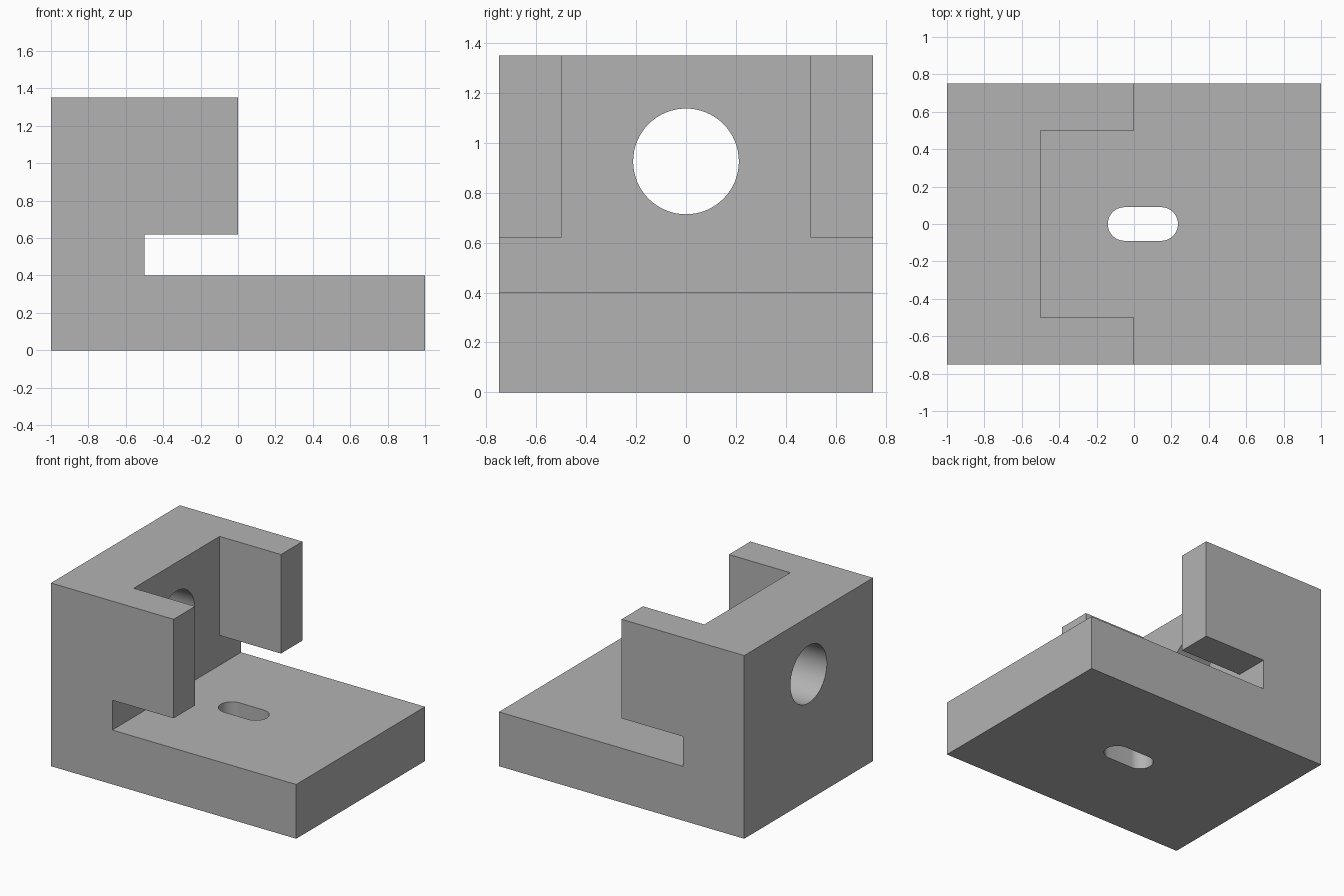
import bpy, bmesh
from math import sin, cos, pi, radians
from mathutils import Vector

cube = bpy.data.objects.get("Cube")
if cube:
    bpy.data.objects.remove(cube, do_unlink=True)

grey = bpy.data.materials.new("machined grey")
grey.use_nodes = True
colour = (0.45, 0.45, 0.45, 1)
grey.diffuse_color = colour
grey.node_tree.nodes["Principled BSDF"].inputs["Base Color"].default_value = colour


def prism(name, outline, axis, lo, hi):
    """Extrude a 2D outline along x, y or z between lo and hi."""
    bm = bmesh.new()
    place = {"x": lambda a, b: (lo, a, b),
             "y": lambda a, b: (a, lo, b),
             "z": lambda a, b: (a, b, lo)}[axis]
    face = bm.faces.new([bm.verts.new(place(*p)) for p in outline])
    top = bmesh.ops.extrude_face_region(bm, geom=[face])["geom"]
    step = Vector([(hi - lo) * (axis == k) for k in "xyz"])
    bmesh.ops.translate(bm, vec=step,
                        verts=[v for v in top if isinstance(v, bmesh.types.BMVert)])
    bmesh.ops.recalc_face_normals(bm, faces=bm.faces)
    mesh = bpy.data.meshes.new(name)
    bm.to_mesh(mesh)
    bm.free()
    mesh.materials.append(grey)
    obj = bpy.data.objects.new(name, mesh)
    bpy.context.collection.objects.link(obj)
    return obj


def arc(cx, cy, r, start, end, n):
    angles = [start + (end - start) * i / n for i in range(n + 1)]
    return [(cx + r * cos(a), cy + r * sin(a)) for a in angles]


# Side profile: base plate, upright wall and undercut jaws
profile = [(-1, 0), (1, 0), (1, 0.4), (-0.5, 0.4), (-0.5, 0.62),
           (0, 0.62), (0, 1.35), (-1, 1.35)]
bracket = prism("bracket", profile, "y", -0.75, 0.75)

# Pocket between the jaws, round wall bore, rounded base slot
pocket = [(-0.5, -0.5), (0.2, -0.5), (0.2, 0.5), (-0.5, 0.5)]
bore = arc(0, 0.926, 0.212, 0, 2 * pi, 64)[:-1]
slot = (arc(0.145, 0, 0.09, -pi / 2, pi / 2, 24)
        + arc(-0.05, 0, 0.09, pi / 2, 3 * pi / 2, 24))
cutters = [prism("pocket_cutter", pocket, "z", 0.5, 1.6),
           prism("bore_cutter", bore, "x", -1.2, -0.3),
           prism("slot_cutter", slot, "z", -0.2, 0.55)]

bpy.ops.object.select_all(action="DESELECT")
bpy.context.view_layer.objects.active = bracket
bracket.select_set(True)
for cutter in cutters:
    cutter.hide_render = True
    mod = bracket.modifiers.new(cutter.name, "BOOLEAN")
    mod.operation = "DIFFERENCE"
    mod.solver = "EXACT"
    mod.object = cutter
    bpy.ops.object.modifier_apply(modifier=mod.name)
    bpy.data.objects.remove(cutter, do_unlink=True)

# Smooth the round walls, keep the machined edges sharp
bpy.ops.object.shade_smooth_by_angle(angle=radians(30))
